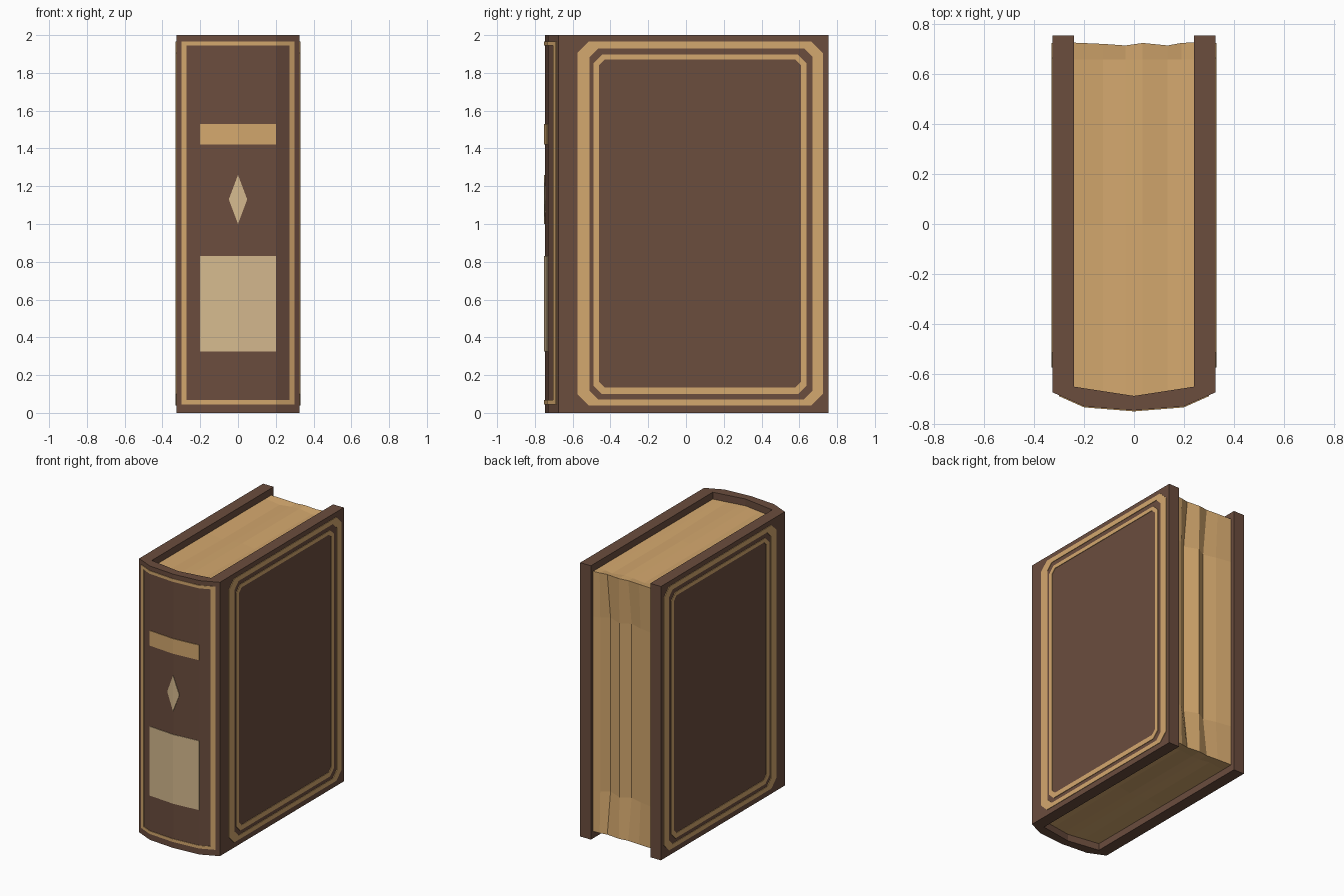
import bpy, bmesh

if "Cube" in bpy.data.objects:
    bpy.data.objects.remove(bpy.data.objects["Cube"])


def material(name, rgb):
    m = bpy.data.materials.new(name)
    m.diffuse_color = (*rgb, 1)
    m.use_nodes = True
    m.node_tree.nodes["Principled BSDF"].inputs["Base Color"].default_value = m.diffuse_color
    return m


BROWN = material("brown_leather", (0.147, 0.074, 0.048))
GOLD = material("tan_gold", (0.658, 0.392, 0.156))
CREAM = material("cream_label", (0.672, 0.491, 0.275))


def finish(name, bm, mat):
    bmesh.ops.recalc_face_normals(bm, faces=bm.faces[:])
    me = bpy.data.meshes.new(name)
    bm.to_mesh(me)
    bm.free()
    me.materials.append(mat)
    ob = bpy.data.objects.new(name, me)
    bpy.context.collection.objects.link(ob)
    return ob


def loft(name, rings, mat, closed=False):
    """Skin a row of equal point rings, capped or joined end to end."""
    bm = bmesh.new()
    vs = [[bm.verts.new(p) for p in r] for r in rings]
    n = len(vs[0])
    for i in range(len(vs) if closed else len(vs) - 1):
        a, b = vs[i], vs[(i + 1) % len(vs)]
        for j in range(n):
            k = (j + 1) % n
            bm.faces.new((a[j], a[k], b[k], b[j]))
    if not closed:
        bm.faces.new(vs[0])
        bm.faces.new(vs[-1])
    return finish(name, bm, mat)


# Half outline of the rounded spine: x and y
SPINE = [(0, -0.747), (0.2, -0.731), (0.326, -0.675)]


def spine_y(x):
    x = abs(x)
    for (x0, y0), (x1, y1) in zip(SPINE, SPINE[1:]):
        if x <= x1:
            return y0 + (y1 - y0) * (x - x0) / (x1 - x0)
    return SPINE[-1][1]


# Cover case: two boards and the spine in one U section
half = SPINE + [(0.326, 0.755), (0.24, 0.755), (0.24, -0.652), (0, -0.689)]
outline = half + [(-x, y) for x, y in reversed(half[1:-1])]
loft("cover_case", [[(x, y, z) for x, y in outline] for z in (0, 2)], BROWN)


# Page block: wavy cross-sections from one board to the other
# each entry: x, groove in the fore edge, dip of the top edge
waves = [(-0.24, 0.005, 0), (-0.125, 0.025, 0.014), (-0.035, 0.05, 0.004),
         (0.035, 0.01, 0), (0.135, 0.05, 0.014), (0.19, 0.01, 0.006), (0.24, 0, 0)]
rings = []
for x, groove, dip in waves:
    front = -0.67 - 0.035 * (1 - abs(x) / 0.24)
    fore = 0.728 - groove
    end = 0.728 - groove * 0.25
    section = [(front, 0.05), (0, 0.05 + dip), (0.64, 0.05 + dip), (end, 0.05),
               (fore, 0.35), (fore, 1.0), (fore, 1.62),
               (end, 1.95), (0.66, 1.95 - dip), (0, 1.95 - dip), (front, 1.95)]
    rings.append([(x, y, z) for y, z in section])
loft("page_block", rings, GOLD)


# Gilt frames on both boards, with cut corners
def cut_rect(y0, y1, z0, z1, c):
    return [(y0 + c, z0), (y1 - c, z0), (y1, z0 + c), (y1, z1 - c),
            (y1 - c, z1), (y0 + c, z1), (y0, z1 - c), (y0, z0 + c)]


def board_frame(name, side, outer, inner):
    loops = list(zip(cut_rect(*outer), cut_rect(*inner)))
    lo, hi = side * 0.325, side * 0.330
    loft(name, [[(lo, *o), (hi, *o), (hi, *i), (lo, *i)] for o, i in loops], GOLD, True)


for label, side in (("right", 1), ("left", -1)):
    board_frame("outer_frame_" + label, side,
                (-0.575, 0.725, 0.04, 1.965, 0.06), (-0.51, 0.67, 0.072, 1.93, 0.045))
    board_frame("inner_frame_" + label, side,
                (-0.49, 0.638, 0.10, 1.897, 0.045), (-0.46, 0.61, 0.135, 1.87, 0.03))


# Thin spine plates following the curve; spans hold x, bottom z, top z
def spine_plate(name, spans, mat):
    loft(name, [[(x, spine_y(x) + 0.001, z0), (x, spine_y(x) - 0.004, z0),
                 (x, spine_y(x) - 0.004, z1), (x, spine_y(x) + 0.001, z1)]
                for x, z0, z1 in spans], mat)


def strip(name, xs, z0, z1, mat):
    spine_plate(name, [(x, z0, z1) for x in xs], mat)


strip("title_band", (-0.2, 0, 0.2), 1.42, 1.53, GOLD)
strip("lower_label", (-0.2, 0, 0.2), 0.325, 0.83, CREAM)
spine_plate("spine_diamond", [(-0.047, 1.125, 1.135), (0, 1.0, 1.26), (0.047, 1.125, 1.135)], CREAM)

# Gilt border of the spine
border = (-0.272, -0.2, 0, 0.2, 0.272)
strip("spine_border_top", border, 1.945, 1.967, GOLD)
strip("spine_border_bottom", border, 0.045, 0.067, GOLD)
strip("spine_border_right", (0.272, 0.3), 0.045, 1.967, GOLD)
strip("spine_border_left", (-0.3, -0.272), 0.045, 1.967, GOLD)
